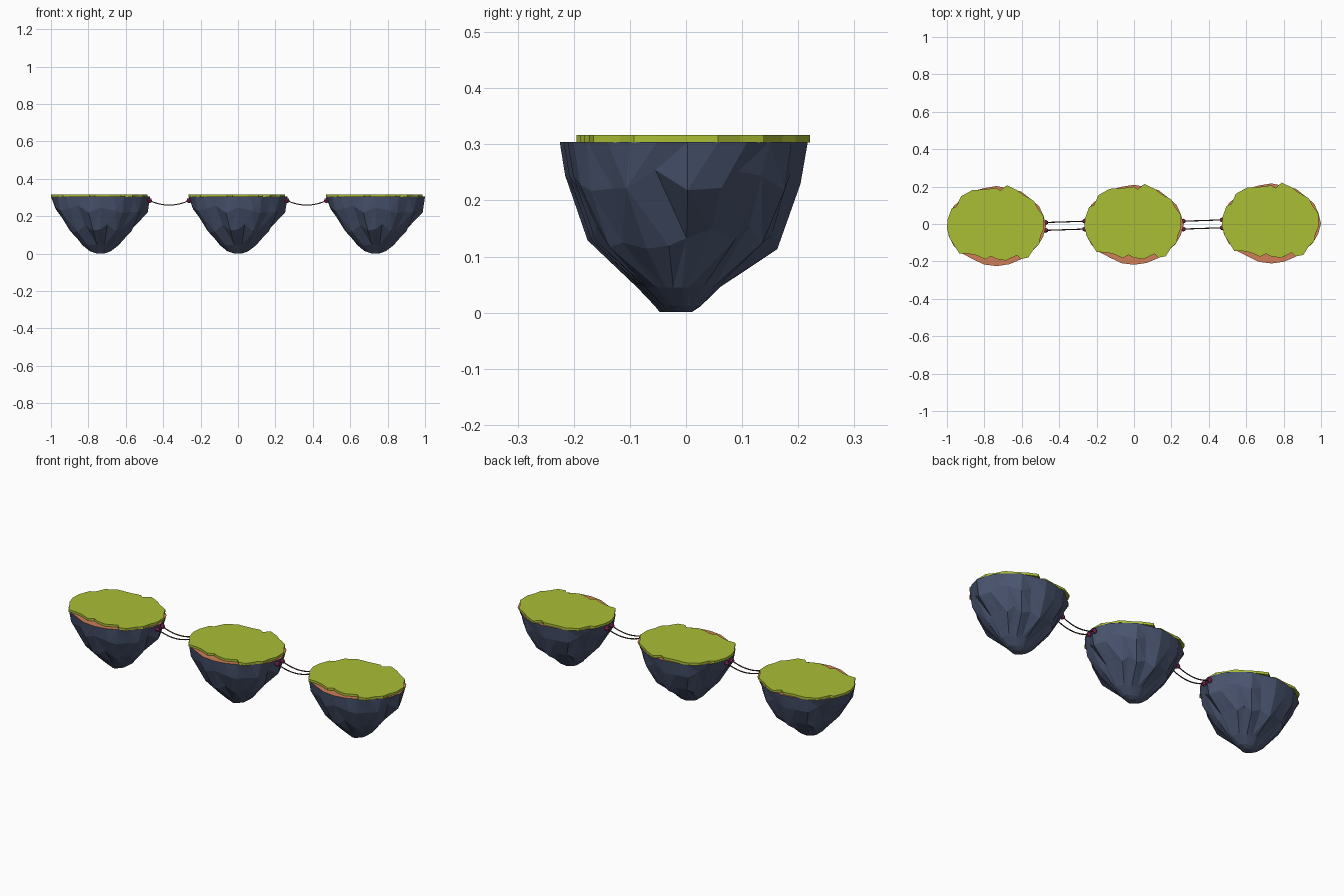
import bpy, bmesh, math, random
from mathutils import Vector

if "Cube" in bpy.data.objects:
    bpy.data.objects.remove(bpy.data.objects["Cube"])

random.seed(7)


def material(name, rgb):
    m = bpy.data.materials.new(name)
    m.diffuse_color = (*rgb, 1)
    m.use_nodes = True
    m.node_tree.nodes["Principled BSDF"].inputs["Base Color"].default_value = m.diffuse_color
    return m


rock_mat = material("slate rock", (0.068, 0.09, 0.16))
dirt_mat = material("orange dirt", (0.62, 0.21, 0.095))
grass_mat = material("lime grass", (0.41, 0.52, 0.036))
rope_mat = material("dark rope", (0.06, 0.035, 0.03))
knot_mat = material("magenta knot", (0.30, 0.025, 0.12))


def to_mesh(bm, name, mats):
    bmesh.ops.recalc_face_normals(bm, faces=bm.faces)
    me = bpy.data.meshes.new(name)
    bm.to_mesh(me)
    bm.free()
    for m in mats:
        me.materials.append(m)
    return me


def place(me, name, loc=(0, 0, 0)):
    ob = bpy.data.objects.new(name, me)
    ob.location = loc
    bpy.context.collection.objects.link(ob)
    return ob


# Rock: faceted cone from jittered rings (z, half width x, centre y, half width y)
def rock_mesh():
    rings = [(0.304, 0.265, -0.004, 0.214), (0.238, 0.245, -0.004, 0.202),
             (0.135, 0.172, -0.006, 0.164), (0.045, 0.098, -0.014, 0.066),
             (0.012, 0.055, -0.014, 0.034), (0.001, 0.022, -0.018, 0.022)]
    n = 24
    bm = bmesh.new()
    ridge = [0 if i % 6 == 0 else random.uniform(0, 0.055) for i in range(n)]
    loops = []
    for k, (z, rx, cy, ry) in enumerate(rings):
        loop = []
        for i in range(n):
            a = 2 * math.pi * i / n
            if k and i % 6:
                a += random.uniform(-0.07, 0.07)
            s = 1 - ridge[i] + (random.uniform(-0.03, 0.03) if k else 0)
            dz = random.uniform(-0.022, 0.022) if k in (1, 2) else 0
            loop.append(bm.verts.new((rx * s * math.cos(a),
                                      cy + ry * s * math.sin(a), z + dz)))
        loops.append(loop)
    for up, low in zip(loops, loops[1:]):
        for i in range(n):
            j = (i + 1) % n
            if random.random() < 0.5:
                tris = ((up[i], low[i], low[j]), (up[i], low[j], up[j]))
            else:
                tris = ((up[i], low[i], up[j]), (low[i], low[j], up[j]))
            for t in tris:
                bm.faces.new(t)
    bm.faces.new(loops[-1])
    bm.faces.new(loops[0]).material_index = 1  # dirt rim on the flat top
    return to_mesh(bm, "rock", [rock_mat, dirt_mat])


# Grass: thin ragged slab
def grass_mesh():
    outline = [(-.262, .03), (-.24, .09), (-.215, .10), (-.19, .155), (-.13, .188),
               (-.06, .192), (0, .2), (.02, .185), (.055, .214), (.11, .188),
               (.14, .165), (.2, .13), (.22, .09), (.25, .05), (.252, -.02),
               (.235, -.06), (.228, -.1), (.2, -.125), (.17, -.172), (.13, -.18),
               (.11, -.16), (.05, -.188), (0, -.18), (-.03, -.166), (-.06, -.182),
               (-.11, -.16), (-.15, -.152), (-.2, -.15), (-.23, -.1), (-.25, -.07),
               (-.265, -.02)]
    bm = bmesh.new()
    f = bm.faces.new([bm.verts.new((x, y, 0.3035)) for x, y in outline])
    top = bmesh.ops.extrude_face_region(bm, geom=[f])["geom"]
    bmesh.ops.translate(bm, vec=(0, 0, 0.013),
                        verts=[v for v in top if isinstance(v, bmesh.types.BMVert)])
    if f.is_valid is False:
        bm.faces.new([v for v in bm.verts][:len(outline)])
    return to_mesh(bm, "grass", [grass_mat])


# Knot: small faceted bead on the rock wall
def knot_mesh():
    bm = bmesh.new()
    bmesh.ops.create_uvsphere(bm, u_segments=6, v_segments=4, radius=0.014)
    return to_mesh(bm, "knot", [knot_mat])


# Rope: thin sagging tube between two points
def rope(name, a, b, sag, r=0.003, steps=10, sides=6):
    a, b = Vector(a), Vector(b)
    bm = bmesh.new()
    loops = []
    for k in range(steps + 1):
        t = k / steps
        p = a.lerp(b, t)
        p.z -= sag * 4 * t * (1 - t)
        slope = math.atan2(-sag * 4 * (1 - 2 * t), b.x - a.x)
        loop = []
        for i in range(sides):
            w = 2 * math.pi * i / sides
            u = r * math.sin(w)
            loop.append(bm.verts.new((p.x - u * math.sin(slope), p.y + r * math.cos(w),
                                      p.z + u * math.cos(slope))))
        loops.append(loop)
    for p, q in zip(loops, loops[1:]):
        for i in range(sides):
            j = (i + 1) % sides
            bm.faces.new((p[i], p[j], q[j], q[i]))
    bm.faces.new(loops[0])
    bm.faces.new(loops[-1])
    place(to_mesh(bm, name, [rope_mat]), name)


# Three islands in a row, each slightly further back than the last
rock, grass, knot = rock_mesh(), grass_mesh(), knot_mesh()
centres = [(-0.735, -0.007), (0, 0), (0.735, 0.007)]
for label, (x, y) in zip(("left", "middle", "right"), centres):
    place(rock, label + "_rock", (x, y, 0))
    place(grass, label + "_grass", (x, y, 0))

# Two ropes with knots across each gap
for label, (x0, y0), (x1, y1) in (("left", *centres[:2]), ("right", *centres[1:])):
    for side, off in (("back", 0.015), ("front", -0.027)):
        a = (x0 + 0.263, y0 + off, 0.283)
        b = (x1 - 0.263, y1 + off, 0.283)
        rope(f"{label}_{side}_rope", a, b, 0.024)
        place(knot, f"{label}_{side}_knot_start", a)
        place(knot, f"{label}_{side}_knot_end", b)
